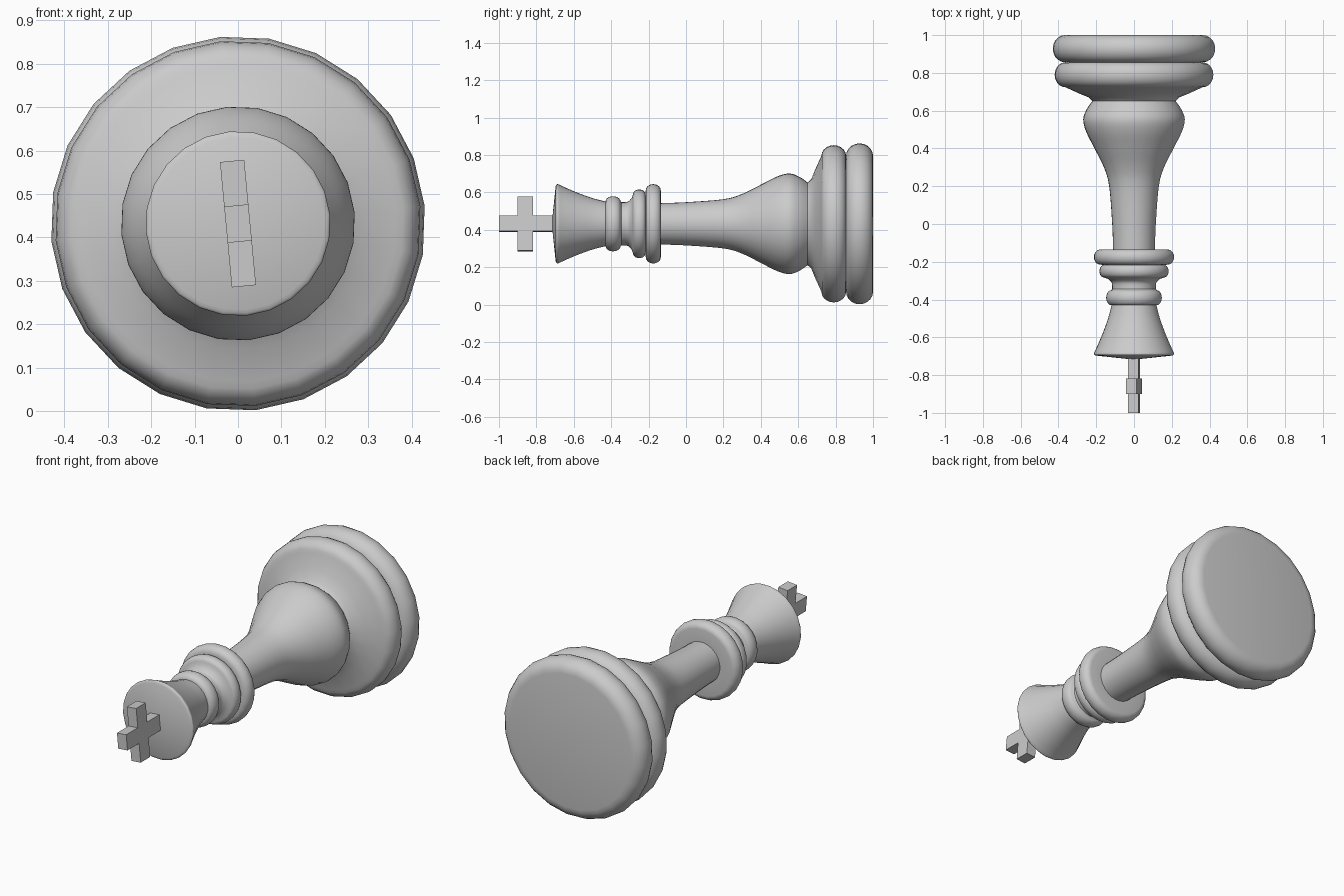
import bpy, bmesh
from math import sin, cos, pi, radians
from mathutils import Matrix

SIDES = 24
AXIS_Z = 0.432
PLACE = Matrix.Translation((0, 0, AXIS_Z)) @ Matrix.Rotation(radians(-5.4), 4, 'Y')

cube = bpy.data.objects.get("Cube")
if cube:
    bpy.data.objects.remove(cube, do_unlink=True)


def finish(name, bm):
    mesh = bpy.data.meshes.new(name)
    bm.to_mesh(mesh)
    bm.free()
    obj = bpy.data.objects.new(name, mesh)
    obj.matrix_world = PLACE
    bpy.context.collection.objects.link(obj)
    return obj


def bead(y, r, half, depth, steps=10):
    """Rounded rim as (y, radius) points, running towards the front."""
    return [(y + half * cos(pi * i / steps), r + depth * sin(pi * i / steps))
            for i in range(steps + 1)]


def curve(points, steps=4):
    """Smooth curve through (y, radius) points."""
    p = [points[0], *points, points[-1]]
    out = []
    for a, b, c, d in zip(p, p[1:], p[2:], p[3:]):
        for s in range(steps):
            t = s / steps
            out.append(tuple(
                b[k] + t * (c[k] - a[k]) / 2
                + t * t * (a[k] - 2.5 * b[k] + 2 * c[k] - d[k] / 2)
                + t ** 3 * (1.5 * (b[k] - c[k]) + (d[k] - a[k]) / 2)
                for k in (0, 1)))
    return out + [points[-1]]


def lathe(name, profile):
    """Turn a back-to-front profile about the long axis."""
    bm = bmesh.new()
    rings = [[bm.verts.new((r * cos(2 * pi * j / SIDES), y, r * sin(2 * pi * j / SIDES)))
              for j in range(SIDES)] for y, r in profile]
    for a, b in zip(rings, rings[1:]):
        for j in range(SIDES):
            k = (j + 1) % SIDES
            bm.faces.new((a[j], a[k], b[k], b[j]))
    bmesh.ops.remove_doubles(bm, verts=bm.verts, dist=1e-5)
    obj = finish(name, bm)
    bpy.ops.object.select_all(action='DESELECT')
    obj.select_set(True)
    bpy.context.view_layer.objects.active = obj
    bpy.ops.object.shade_smooth_by_angle(angle=radians(45))
    return obj


# Foot: two stacked rounded discs
lathe("base_disc", [(1, 0)] + bead(0.928, 0.365, 0.072, 0.067))
lathe("upper_base_disc", bead(0.79, 0.365, 0.066, 0.057)
      + [(0.69, 0.29), (0.67, 0.24), (0.65, 0.222)])

# Stem: swelling that narrows to a slim shaft
lathe("stem", curve([(0.65, 0.222), (0.61, 0.25), (0.555, 0.27), (0.49, 0.255),
                     (0.4, 0.21), (0.3, 0.16), (0.2, 0.132), (0, 0.116),
                     (-0.135, 0.111)]))

# Collar: three beads of falling size
lathe("large_collar", [(-0.135, 0.111)] + bead(-0.175, 0.18, 0.04, 0.033)
      + [(-0.217, 0.16)])
lathe("middle_collar", [(-0.217, 0.16)] + bead(-0.25, 0.16, 0.033, 0.024)
      + curve([(-0.29, 0.14), (-0.31, 0.119), (-0.345, 0.116)]))
lathe("small_collar", [(-0.345, 0.116)] + bead(-0.39, 0.12, 0.04, 0.028)
      + [(-0.432, 0.12)])

# Head: flared crown with a shallow conical top
lathe("head", curve([(-0.432, 0.12), (-0.5, 0.138), (-0.58, 0.167), (-0.65, 0.197),
                     (-0.682, 0.212), (-0.692, 0.211), (-0.697, 0.2)])
      + [(-0.718, 0)])

# Cross: one outline in the y-z plane, extruded across x
ARM, SPAN, HALF = 0.042, 0.145, 0.028
side = [(-0.7, ARM), (-0.818, ARM), (-0.818, SPAN), (-0.9, SPAN), (-0.9, ARM), (-1, ARM)]
outline = side + [(y, -z) for y, z in reversed(side)]
bm = bmesh.new()
face = bm.faces.new([bm.verts.new((-HALF, y, z)) for y, z in outline])
ext = bmesh.ops.extrude_face_region(bm, geom=[face])
bmesh.ops.translate(bm, vec=(2 * HALF, 0, 0),
                    verts=[v for v in ext["geom"] if isinstance(v, bmesh.types.BMVert)])
bmesh.ops.recalc_face_normals(bm, faces=bm.faces)
finish("cross", bm)
